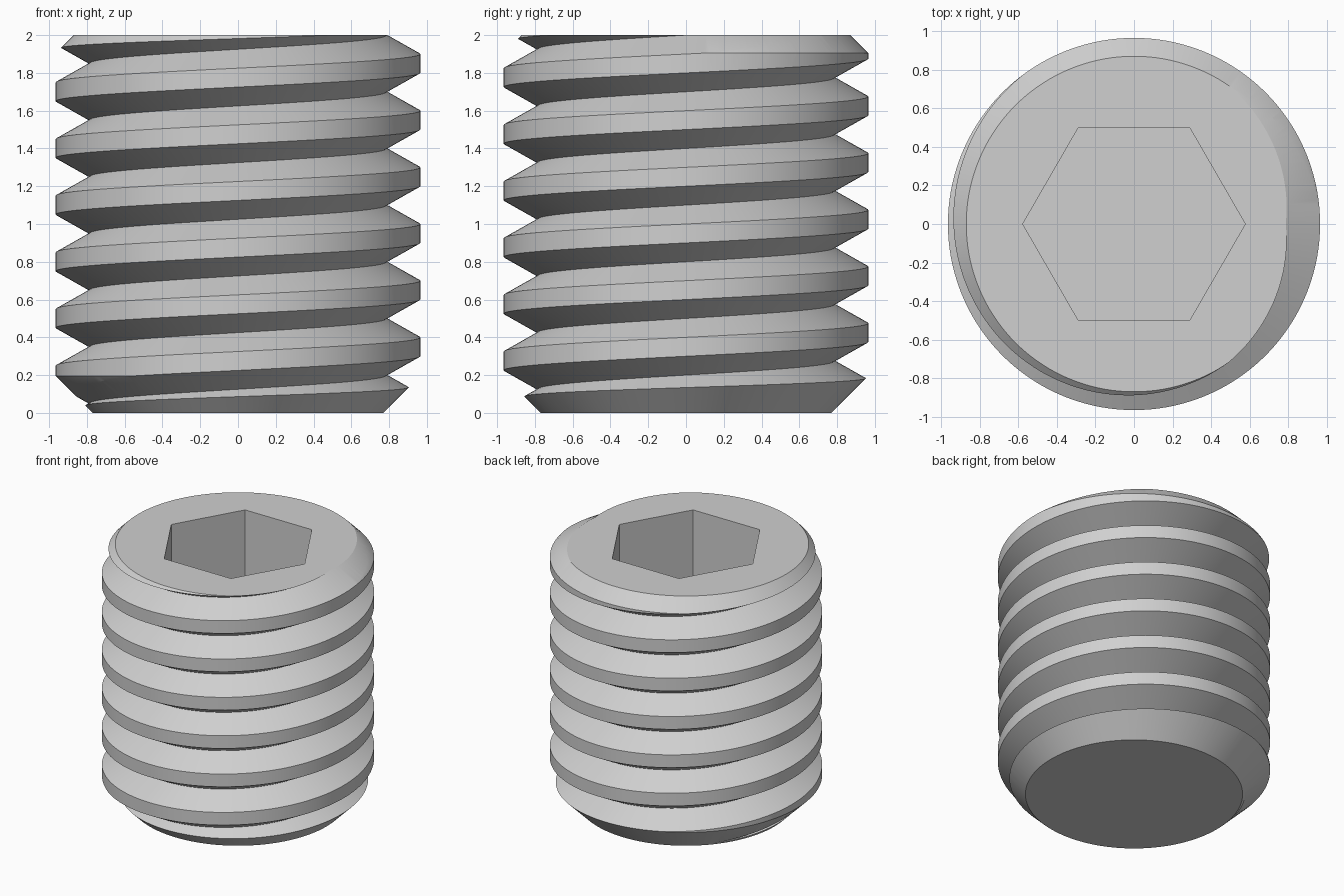
import bpy
import bmesh
from math import cos, sin, pi, radians

cube = bpy.data.objects.get("Cube")
if cube:
    bpy.data.objects.remove(cube, do_unlink=True)

HEIGHT = 2.0
PITCH = 0.3
CREST, ROOT = 0.965, 0.787
SEGMENTS = 144

steel = bpy.data.materials.new("light grey steel")
grey = (0.63, 0.63, 0.63, 1)
steel.diffuse_color = grey
steel.use_nodes = True
steel.node_tree.nodes["Principled BSDF"].inputs["Base Color"].default_value = grey


def make_object(name, bm):
    bmesh.ops.recalc_face_normals(bm, faces=bm.faces[:])
    mesh = bpy.data.meshes.new(name)
    bm.to_mesh(mesh)
    bm.free()
    mesh.materials.append(steel)
    obj = bpy.data.objects.new(name, mesh)
    bpy.context.collection.objects.link(obj)
    return obj


def threaded_rod(name):
    """Right-handed helix with a flat crest and a V groove, longer than needed."""
    bm = bmesh.new()
    radii = (CREST, CREST, ROOT)
    rows = range(-9, 30)
    columns = []
    for s in range(SEGMENTS):
        a = 2 * pi * s / SEGMENTS
        rise = PITCH * s / SEGMENTS
        columns.append([bm.verts.new((radii[k % 3] * cos(a), radii[k % 3] * sin(a),
                                      k * PITCH / 3 + rise)) for k in rows])
    # The last column joins the first one a full pitch higher
    columns.append(columns[0][3:])
    for left, right in zip(columns, columns[1:]):
        for i in range(min(len(left), len(right)) - 1):
            bm.faces.new((left[i], right[i], right[i + 1], left[i + 1]))
    # Fan caps close both ends
    border = [e for e in bm.edges if e.is_boundary]
    low = bm.verts.new((0, 0, -PITCH * 2))
    high = bm.verts.new((0, 0, HEIGHT + PITCH * 3))
    for e in border:
        top = e.verts[0].co.z > HEIGHT / 2
        bm.faces.new((*e.verts, high if top else low))
    return make_object(name, bm)


def turned_solid(name, profile, sides):
    """Stack of rings from (radius, height) pairs, capped at both ends."""
    bm = bmesh.new()
    rings = [[bm.verts.new((r * cos(2 * pi * s / sides), r * sin(2 * pi * s / sides), z))
              for s in range(sides)] for r, z in profile]
    for a, b in zip(rings, rings[1:]):
        for s in range(sides):
            t = (s + 1) % sides
            bm.faces.new((a[s], a[t], b[t], b[s]))
    bm.faces.new(rings[0])
    bm.faces.new(rings[-1])
    return make_object(name, bm)


def cut(target, tool, operation):
    mod = target.modifiers.new(tool.name, "BOOLEAN")
    mod.operation = operation
    mod.solver = "EXACT"
    mod.object = tool
    bpy.context.view_layer.objects.active = target
    bpy.ops.object.modifier_apply(modifier=mod.name)
    bpy.data.objects.remove(tool, do_unlink=True)


# Threaded body
screw = threaded_rod("threaded_set_screw")

# Flat ends with 45 degree chamfers
envelope = turned_solid("end_chamfers", [(0.77, 0), (1.02, 0.25),
                        (1.02, HEIGHT - 0.15), (0.87, HEIGHT)], SEGMENTS)
cut(screw, envelope, "INTERSECT")

# Hexagonal drive socket
socket = turned_solid("hex_socket", [(0.577, HEIGHT - 0.8), (0.577, HEIGHT + 0.2)], 6)
cut(screw, socket, "DIFFERENCE")

# Smooth flanks, sharp thread edges
bpy.ops.object.select_all(action="DESELECT")
screw.select_set(True)
bpy.context.view_layer.objects.active = screw
bpy.ops.object.shade_smooth_by_angle(angle=radians(20))
